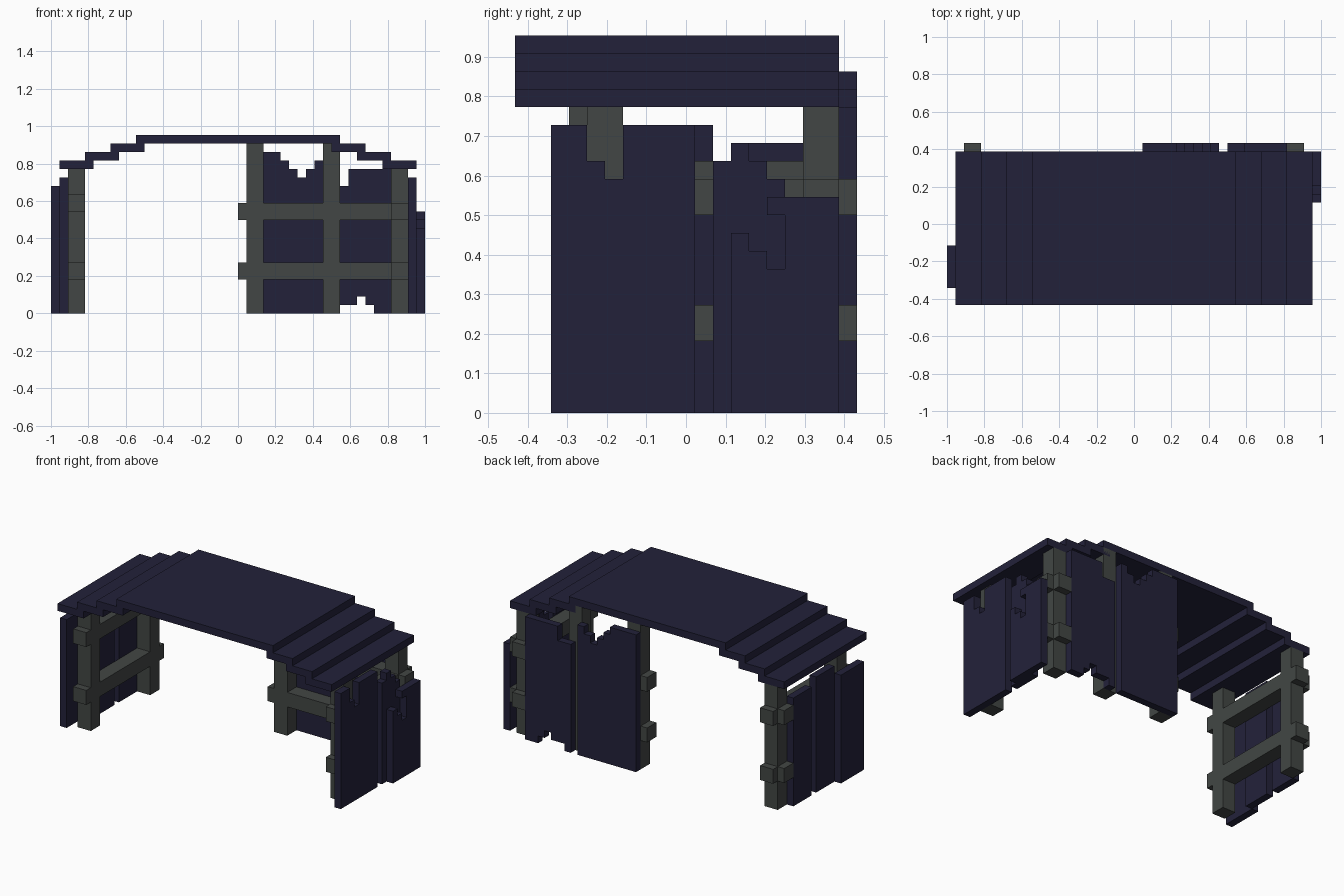
import bpy, bmesh

if "Cube" in bpy.data.objects:
    bpy.data.objects.remove(bpy.data.objects["Cube"])

U = 1 / 22  # one block unit


def material(name, rgb):
    m = bpy.data.materials.new(name)
    m.diffuse_color = (*rgb, 1)
    m.use_nodes = True
    m.node_tree.nodes["Principled BSDF"].inputs["Base Color"].default_value = m.diffuse_color
    return m


WOOD = material("dark violet planks", (0.0165, 0.0155, 0.042))
BEAM = material("grey beams", (0.0545, 0.0615, 0.058))


def prism(name, outline, to3d, lo, hi, mat):
    """Extrude a flat outline between two depths."""
    bm = bmesh.new()
    a = [bm.verts.new([c * U for c in to3d(p, q, lo)]) for p, q in outline]
    b = [bm.verts.new([c * U for c in to3d(p, q, hi)]) for p, q in outline]
    n = len(a)
    bm.faces.new(a)
    bm.faces.new(b[::-1])
    for i in range(n):
        j = (i + 1) % n
        bm.faces.new((a[j], a[i], b[i], b[j]))
    bmesh.ops.recalc_face_normals(bm, faces=bm.faces)
    me = bpy.data.meshes.new(name)
    bm.to_mesh(me)
    bm.free()
    me.materials.append(mat)
    ob = bpy.data.objects.new(name, me)
    bpy.context.collection.objects.link(ob)
    return ob


def along_y(p, q, d):
    return (p, d, q)


def along_x(p, q, d):
    return (d, p, q)


def box(name, x, y, z, mat):
    rect = [(x[0], z[0]), (x[1], z[0]), (x[1], z[1]), (x[0], z[1])]
    return prism(name, rect, along_y, y[0], y[1], mat)


def plank(name, tops, bottoms, to3d, lo, hi):
    """Jagged board: tops and bottoms are (start, end, height) steps."""
    pts = []
    for s, e, h in tops:
        pts += [(s, h), (e, h)]
    for s, e, h in reversed(bottoms):
        pts += [(e, h), (s, h)]
    return prism(name, pts, to3d, lo, hi, WOOD)


# stepped roof
box("roof_top", (-12, 12), (-9.5, 8.5), (20, 21), WOOD)
for i in range(3):
    x0, x1, z = 11 + 3 * i, 15 + 3 * i, 19 - i
    box(f"roof_step_right_{i+1}", (x0, x1), (-9.5, 8.5), (z, z + 1), WOOD)
    box(f"roof_step_left_{i+1}", (-x1, -x0), (-9.5, 8.5), (z, z + 1), WOOD)

# upright posts
for name, x, y, h in (("front_left", -20, -6.5, 17), ("back_left", -20, 6.5, 17),
                      ("front_right", 18, -5.5, 17), ("back_right", 18, 6.5, 17),
                      ("back_inner", 1, 6.5, 20), ("back_middle", 10, 6.5, 20)):
    box(f"{name}_post", (x, x + 2), (y, y + 2), (0, h), BEAM)

# horizontal rails
for level, left_z, right_z in (("lower", 4, 4), ("upper", 12, 11)):
    lz, rz = (left_z, left_z + 2), (right_z, right_z + 2)
    box(f"left_{level}_rail", (-20, -18), (-7.5, 9.5), lz, BEAM)
    box(f"left_{level}_rail_stub", (-21, -20), (6.5, 8.5), lz, BEAM)
    box(f"right_{level}_rail", (18, 20), (-6.5, 9.5), rz, BEAM)
    box(f"back_{level}_rail", (0, 21), (6.5, 8.5), rz, BEAM)

# left wall planks
box("left_front_plank", (-22, -21), (-7.5, -2.5), (0, 15), WOOD)
box("left_middle_plank", (-21, -20), (-2.5, 1.5), (0, 16), WOOD)
box("left_back_plank", (-21, -20), (2.5, 6.5), (0, 15), WOOD)

# right wall planks with broken edges
plank("right_front_plank",
      [(-7.5, -5.5, 16), (-5.5, -4.5, 14), (-4.5, -3.5, 13), (-3.5, 0.5, 16)],
      [(-7.5, 0.5, 0)], along_x, 20, 21)
plank("right_middle_plank",
      [(1.5, 2.5, 14), (2.5, 3.5, 15), (3.5, 4.5, 14), (4.5, 5.5, 13)],
      [(1.5, 5.5, 0)], along_x, 20, 21)
plank("right_back_plank",
      [(2.5, 3.5, 10), (3.5, 4.5, 9), (4.5, 5.5, 8), (5.5, 8.5, 12)],
      [(2.5, 8.5, 0)], along_x, 21, 22)
box("right_back_splinter", (21, 22), (4.5, 5.5), (11, 12), WOOD)

# back wall planks with broken edges
plank("back_inner_plank",
      [(1, 5, 19), (5, 6, 18), (6, 7, 17), (7, 8, 16), (8, 9, 17), (9, 10, 18)],
      [(1, 10, 0)], along_y, 8.5, 9.5)
plank("back_outer_plank",
      [(11, 13, 15), (13, 18, 17)],
      [(11, 12, 0), (12, 14, 1), (14, 15, 2), (15, 16, 1), (16, 18, 0)],
      along_y, 8.5, 9.5)
